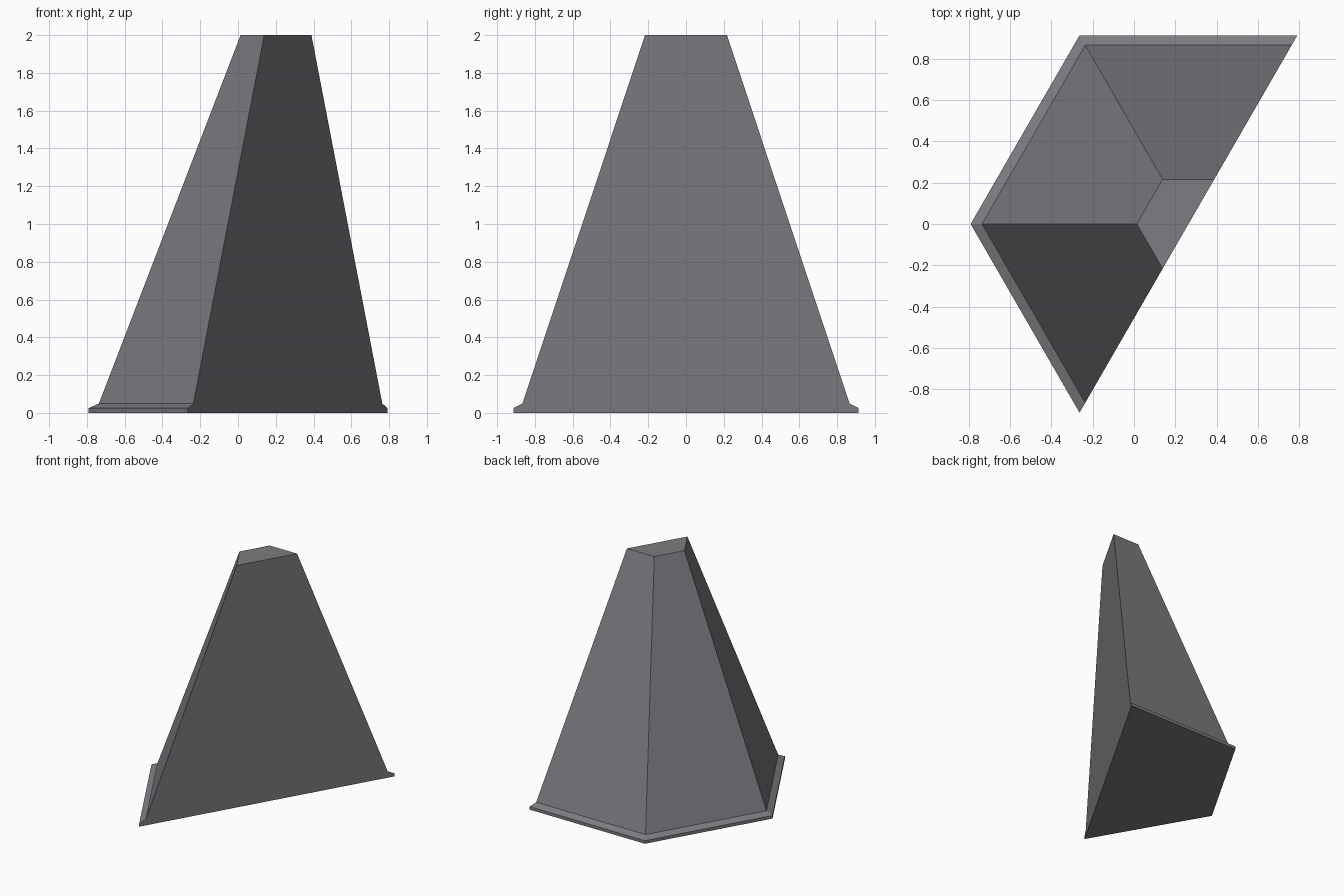
import bpy, bmesh, math

if "Cube" in bpy.data.objects:
    bpy.data.objects.remove(bpy.data.objects["Cube"])

# one flat stone grey
stone = bpy.data.materials.new("stone_grey")
stone.diffuse_color = (0.205, 0.202, 0.22, 1)
stone.use_nodes = True
stone.node_tree.nodes["Principled BSDF"].inputs["Base Color"].default_value = stone.diffuse_color

CX = 0.2638                                   # centre of the full hexagon
LEVELS = [(0, 1.0553), (0.025, 1.0553), (0.05, 1.0), (2, 0.25)]  # z, radius

# half hexagon rings, stacked into a tapered half pillar with a base lip
bm = bmesh.new()
rings = []
for z, r in LEVELS:
    angles = [math.radians(a) for a in (60, 120, 180, 240)]
    rings.append([bm.verts.new((CX + r * math.cos(a), r * math.sin(a), z)) for a in angles])

# three outer sides per level
for low, high in zip(rings, rings[1:]):
    for i in range(3):
        bm.faces.new((low[i], low[i + 1], high[i + 1], high[i]))

# bottom, top and the single flat cut side
bm.faces.new(rings[0][::-1])
bm.faces.new(rings[-1])
bm.faces.new([r[3] for r in rings] + [r[0] for r in reversed(rings)])
bmesh.ops.recalc_face_normals(bm, faces=bm.faces)

mesh = bpy.data.meshes.new("half_hexagon_pillar")
bm.to_mesh(mesh)
bm.free()
mesh.materials.append(stone)
bpy.context.collection.objects.link(bpy.data.objects.new("half_hexagon_pillar", mesh))
